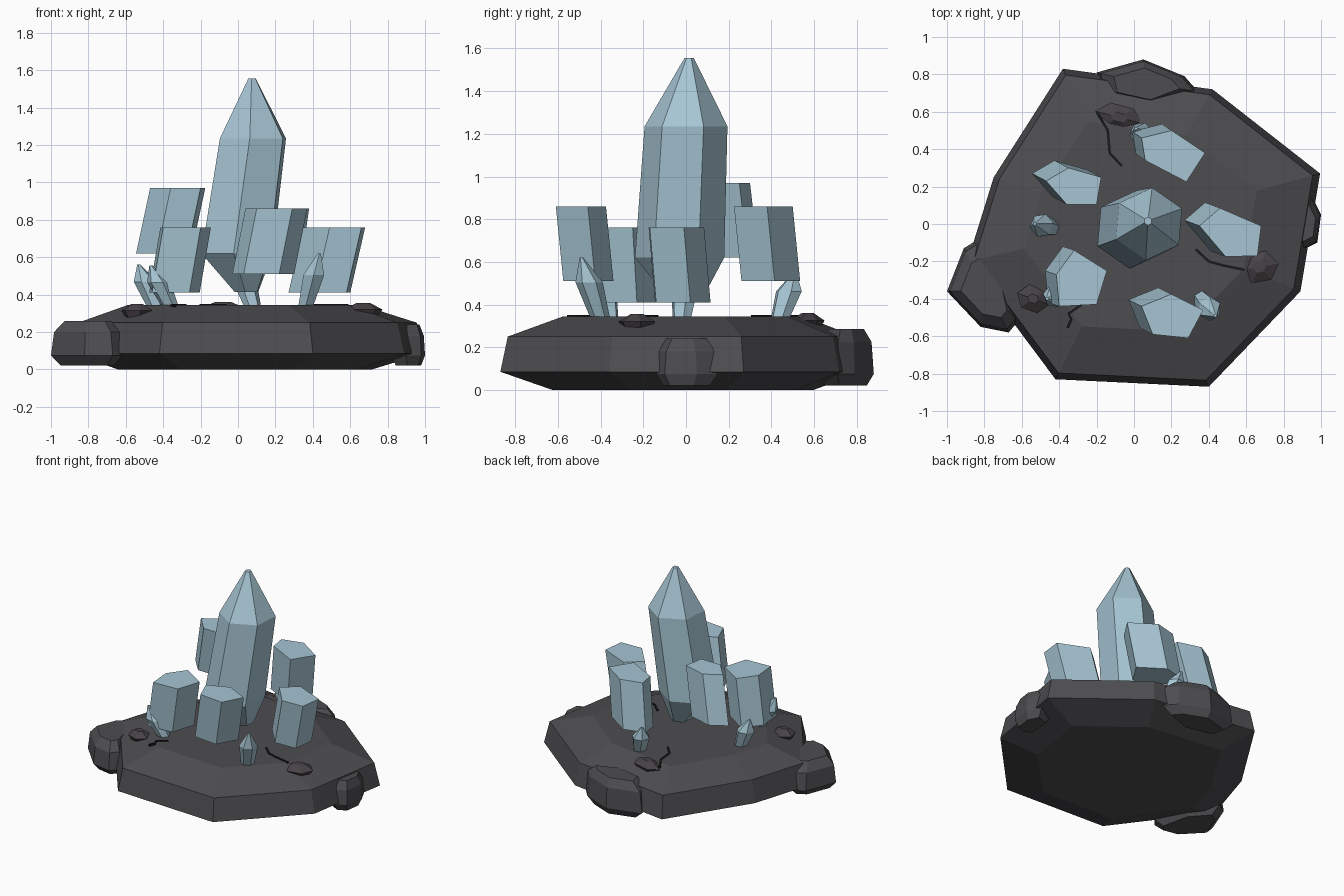
import bpy, bmesh, math
from mathutils import Vector

if "Cube" in bpy.data.objects:
    bpy.data.objects.remove(bpy.data.objects["Cube"])


def material(name, col):
    m = bpy.data.materials.new(name)
    m.diffuse_color = (*col, 1)
    m.use_nodes = True
    m.node_tree.nodes["Principled BSDF"].inputs["Base Color"].default_value = m.diffuse_color
    return m


STONE = material("dark_stone", (0.075, 0.073, 0.08))
PEBBLE = material("purple_stone", (0.065, 0.055, 0.062))
CRACK = material("crack_black", (0.01, 0.01, 0.012))
ICE = material("pale_blue", (0.38, 0.56, 0.65))


def loft(name, rings, mat):
    """Skin a stack of equal-count rings and cap both ends."""
    bm = bmesh.new()
    vs = [[bm.verts.new(p) for p in r] for r in rings]
    n = len(vs[0])
    for a, b in zip(vs, vs[1:]):
        for i in range(n):
            j = (i + 1) % n
            bm.faces.new((a[i], a[j], b[j], b[i]))
    bm.faces.new(vs[0][::-1])
    bm.faces.new(vs[-1])
    bmesh.ops.recalc_face_normals(bm, faces=bm.faces)
    me = bpy.data.meshes.new(name)
    bm.to_mesh(me)
    bm.free()
    me.materials.append(mat)
    ob = bpy.data.objects.new(name, me)
    bpy.context.collection.objects.link(ob)
    return ob


def scaled(outline, s, z, about=None):
    if about is None:
        n = len(outline)
        about = (sum(p[0] for p in outline) / n, sum(p[1] for p in outline) / n)
    ax, ay = about
    return [(ax + (x - ax) * s, ay + (y - ay) * s, z) for x, y in outline]


def ngon(cx, cy, z, r, n=6, turn=25.0):
    return [(cx + r * math.cos(math.radians(turn) + 2 * math.pi * i / n),
             cy + r * math.sin(math.radians(turn) + 2 * math.pi * i / n), z)
            for i in range(n)]


# Faceted rock slab
slab = [(-0.42, -0.83), (0.40, -0.87), (0.89, -0.36), (0.995, 0.27),
        (0.42, 0.72), (-0.38, 0.83), (-0.75, 0.25), (-0.89, -0.2)]
loft("rock_base", [scaled(slab, s, z, (0, 0)) for s, z in
                   ((0.72, 0.0), (1.0, 0.085), (0.96, 0.25), (0.66, 0.345))], STONE)

# Boulders embedded in the rim
boulders = {
    "left_boulder": ([(-1.0, -0.36), (-0.82, -0.55), (-0.67, -0.58), (-0.62, -0.52),
                      (-0.68, -0.25), (-0.83, -0.08), (-0.91, -0.13)], 0.26),
    "back_boulder": ([(-0.2, 0.81), (-0.17, 0.68), (0.1, 0.62), (0.34, 0.71),
                      (0.27, 0.79), (0.05, 0.88)], 0.285),
    "right_boulder": ([(0.9, -0.14), (0.98, -0.1), (1.0, 0.05), (0.95, 0.15),
                       (0.84, 0.12), (0.82, -0.1)], 0.24),
}
for name, (outline, top) in boulders.items():
    loft(name, [scaled(outline, s, z) for s, z in
                ((0.75, 0.02), (1.0, 0.075), (0.92, top - 0.06), (0.65, top))], STONE)

# Tall central crystal
loft("main_crystal", [ngon(0.045, 0.0, 0.415, 0.07), ngon(-0.005, -0.03, 0.62, 0.21),
                      ngon(0.08, 0.0, 1.235, 0.195), ngon(0.075, 0.015, 1.555, 0.022)], ICE)

# Leaning five-sided prisms: top outline, top height, lean of the bottom
prisms = [
    ("front_left", [(-0.32, -0.14), (-0.145, -0.25), (-0.2, -0.43), (-0.4, -0.44),
                    (-0.415, -0.27)], 0.76, (-0.06, 0.02)),
    ("front_right", [(0.2, -0.375), (0.37, -0.46), (0.29, -0.61), (0.1, -0.59),
                     (0.04, -0.44)], 0.86, (-0.07, 0.035)),
    ("right", [(0.46, 0.085), (0.68, -0.01), (0.66, -0.17), (0.49, -0.175),
               (0.35, -0.01)], 0.76, (-0.08, 0.03)),
    ("back", [(0.2, 0.5), (0.38, 0.38), (0.28, 0.225), (0.06, 0.34),
              (0.04, 0.46)], 0.86, (-0.05, 0.035)),
    ("back_left", [(-0.35, 0.3), (-0.175, 0.25), (-0.2, 0.105), (-0.36, 0.105),
                   (-0.47, 0.23)], 0.97, (-0.075, 0.04)),
]
for name, top, z, (dx, dy) in prisms:
    low = [(x + dx, y + dy, z - 0.35) for x, y in top]
    loft(name + "_prism", [low, [(x, y, z) for x, y in top]], ICE)

# Small pointed shards: base, tip
shards = [((-0.44, -0.02, 0.33), (-0.53, 0.0, 0.56)),
          ((-0.36, -0.36, 0.33), (-0.465, -0.40, 0.555)),
          ((0.36, -0.40, 0.33), (0.435, -0.49, 0.62)),
          ((0.08, 0.44, 0.33), (0.01, 0.51, 0.55))]
for i, (a, b) in enumerate(shards):
    a, b = Vector(a), Vector(b)
    rings = []
    for t, r in ((0, 0.045), (0.6, 0.064), (1, 0.009)):
        p = a.lerp(b, t)
        rings.append(ngon(p.x, p.y, p.z, r, 6, 10 + 40 * i))
    loft(f"small_shard_{i + 1}", rings, ICE)

# Flat pebbles lying on the slab: centre, height, size, turn
for i, (x, y, z, rx, ry, turn) in enumerate([(-0.08, 0.57, 0.325, 0.13, 0.075, -15),
                                             (0.67, -0.23, 0.32, 0.105, 0.09, 10),
                                             (-0.54, -0.40, 0.315, 0.09, 0.075, -20)]):
    t = math.radians(turn)
    rings = []
    for s, dz in ((0.7, -0.04), (1.0, 0.0), (0.35, 0.035)):
        pts = ngon(0, 0, z + dz, s, 6, 0)
        rings.append([(x + rx * px * math.cos(t) - ry * py * math.sin(t),
                       y + rx * px * math.sin(t) + ry * py * math.cos(t), pz)
                      for px, py, pz in pts])
    loft(f"pebble_{i + 1}", rings, PEBBLE)

# Thin dark cracks on the top face
cracks = [[(-0.2, 0.6), (-0.14, 0.5), (-0.13, 0.38), (-0.065, 0.31)],
          [(0.33, -0.135), (0.4, -0.2), (0.47, -0.22), (0.59, -0.245)],
          [(-0.28, -0.43), (-0.35, -0.48), (-0.335, -0.51), (-0.355, -0.555)]]
for i, path in enumerate(cracks):
    rings = []
    for k, (x, y) in enumerate(path):
        p, q = path[max(k - 1, 0)], path[min(k + 1, len(path) - 1)]
        d = Vector((q[0] - p[0], q[1] - p[1])).normalized()
        nx, ny = -d.y * 0.007, d.x * 0.007
        rings.append([(x - nx, y - ny, 0.335), (x + nx, y + ny, 0.335),
                      (x + nx, y + ny, 0.35), (x - nx, y - ny, 0.35)])
    loft(f"crack_{i + 1}", rings, CRACK)
